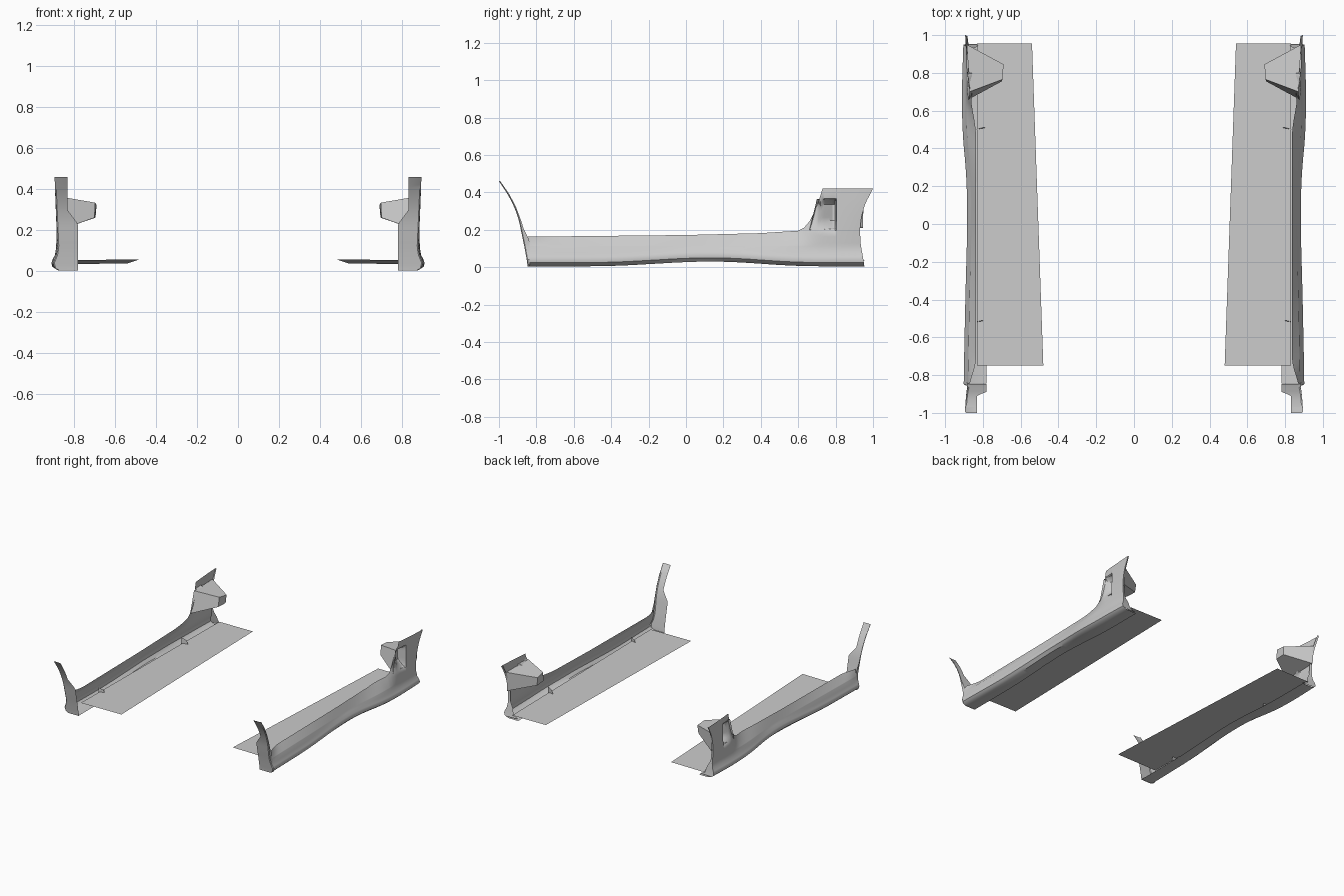
import bpy, bmesh

if "Cube" in bpy.data.objects:
    bpy.data.objects.remove(bpy.data.objects["Cube"])


def curve(pts, v):
    """Piecewise linear lookup through (input, output) points."""
    if v <= pts[0][0]:
        return pts[0][1]
    for (a, p), (b, q) in zip(pts, pts[1:]):
        if v <= b:
            return p + (q - p) * (v - a) / (b - a)
    return pts[-1][1]


def soft(pts, v, r=0.05):
    """Lookup averaged over a window, rounding the corners."""
    return sum(curve(pts, v + r * k / 3) for k in range(-3, 4)) / 7


def finish(name, bm, smooth=True):
    """Turn a bmesh into an object mirrored to both sides of the car body."""
    bmesh.ops.recalc_face_normals(bm, faces=bm.faces)
    me = bpy.data.meshes.new(name)
    bm.to_mesh(me)
    bm.free()
    ob = bpy.data.objects.new(name, me)
    bpy.context.collection.objects.link(ob)
    if smooth:
        bpy.ops.object.select_all(action='DESELECT')
        bpy.context.view_layer.objects.active = ob
        ob.select_set(True)
        bpy.ops.object.shade_smooth_by_angle(angle=0.6)
    ob.modifiers.new("both_sides", 'MIRROR').use_axis[0] = True
    return ob


def loft(name, rows, smooth=True):
    bm = bmesh.new()
    vs = [[bm.verts.new(p) for p in row] for row in rows]
    for r, s in zip(vs, vs[1:]):
        for i in range(len(r) - 1):
            bm.faces.new((r[i], r[i + 1], s[i + 1], s[i]))
    return finish(name, bm, smooth)


def polys(name, verts, faces):
    bm = bmesh.new()
    vs = [bm.verts.new(p) for p in verts]
    for f in faces:
        bm.faces.new([vs[i] for i in f])
    return finish(name, bm, False)


# Guide curves of the sill panel: along y, then along z
TOP = [(-.85, .163), (0, .172), (.4, .182), (.6, .195), (.63, .21), (.66, .245),
       (.69, .305), (.71, .355), (.73, .42), (1, .42)]
BOTTOM = [(-.4, .005), (.05, .031), (.22, .031), (.6, .005)]
BULGE = [(-.84, .902), (-.4, .893), (0, .882), (.25, .886), (.5, .91), (.8, .91), (.95, .902)]
TOP_X = [(-.845, .875), (-.75, .836), (.5, .836), (.7, .872), (.95, .895)]
REAR_EDGE = [(0, .955), (.05, .947), (.12, .934), (.2, .93), (.27, .938), (.34, .958), (.42, 1.0)]


def rear_y(z):
    return soft(REAR_EDGE, z, .02) if z < .4 else curve(REAR_EDGE, z)


def section(y):
    """Cross-section of the sill from the inner flange up to the top edge."""
    zb, b, zt = soft(BOTTOM, y, .12), soft(BULGE, y, .1), curve(TOP, y)
    pts = [(.78, zb), (.86, zb), (b - .015, zb + .009), (b - .003, zb + .02), (b, zb + .035),
           (b - .006, zb + .052), (b - .017, zb + .072)]
    x0, z0 = b - .022, .112
    pts.append((x0, z0))
    for k in range(1, 19):
        t = k / 18
        pts.append((x0 + (soft(TOP_X, y) - x0) * t, z0 + (zt - z0) * t))
    row = []
    for x, z in pts:
        # intake scoop: slopes inwards going back, ends in a steep wall
        depth = curve([(.62, 0), (.7, .012), (.785, .065), (.797, .065), (.805, 0)], y)
        mask = curve([(.19, 0), (.25, 1), (.34, 1), (.37, 0)], z)
        w = min(max((y - .8) / .15, 0), 1)
        row.append((x - depth * mask, y + w * (rear_y(z) - .95), z))
    return row


ys = [-.845 + .035 * i for i in range(41)] + [.6 + .01 * i for i in range(36)]
ys = sorted(set(round(y, 4) for y in ys + [.785, .797, .805]))
loft("sill_panel", [section(y) for y in ys])

# Front wheel arch lip: forward face plus a narrow outer band
FRONT = [(0, -.845), (.1, -.862), (.17, -.877), (.25, -.893), (.32, -.917), (.39, -.953), (.46, -1)]
BACK = [(0, -.835), (.14, -.838), (.165, -.847), (.2, -.866), (.25, -.882), (.32, -.908),
        (.39, -.944), (.46, -.993)]
LIP_OUT = [(0, .87), (.015, .895), (.04, .902), (.08, .886), (.12, .88), (.3, .888), (.46, .895)]
LIP_IN = [(0, .78), (.23, .78), (.3, .832), (.46, .832)]
lip = []
for i in range(38):
    z = .003 + .457 * i / 37
    xi, xo = curve(LIP_IN, z), curve(LIP_OUT, z)
    yf = soft(FRONT, z, .03) if z < .43 else curve(FRONT, z)
    lip.append([(xi, yf, z), (xo - .006, yf, z), (xo, yf + .005, z), (xo, curve(BACK, z), z)])
loft("front_arch_lip", lip)

# Rear wheel arch return lip
end = section(.95)
loft("rear_arch_lip", [[(x, y, z), (x - curve([(.01, .11), (.05, .07), (.12, .02), (.42, .012)], z),
                                    y - .006, z)] for x, y, z in end[2:]])

# Tapered air duct behind the intake
duct = [(.875, .66, .2), (.88, .945, .21), (.885, .95, .355), (.87, .70, .365),
        (.70, .755, .262), (.695, .84, .262), (.69, .845, .325), (.697, .765, .335)]
polys("air_duct", duct, [(0, 1, 5, 4), (1, 2, 6, 5), (2, 3, 7, 6), (3, 0, 4, 7), (4, 5, 6, 7)])

# Flat underfloor panel
polys("underfloor_panel", [(.83, -.75, .055), (.48, -.75, .058), (.54, .955, .038), (.83, .955, .036)],
      [(0, 1, 2, 3)])

# Small gussets between sill and floor
for name, y in (("front_gusset", -.51), ("rear_gusset", .51)):
    polys(name, [(.78, y, .02), (.84, y - .01, .02), (.84, y - .01, .085), (.80, y, .07)], [(0, 1, 2, 3)])
